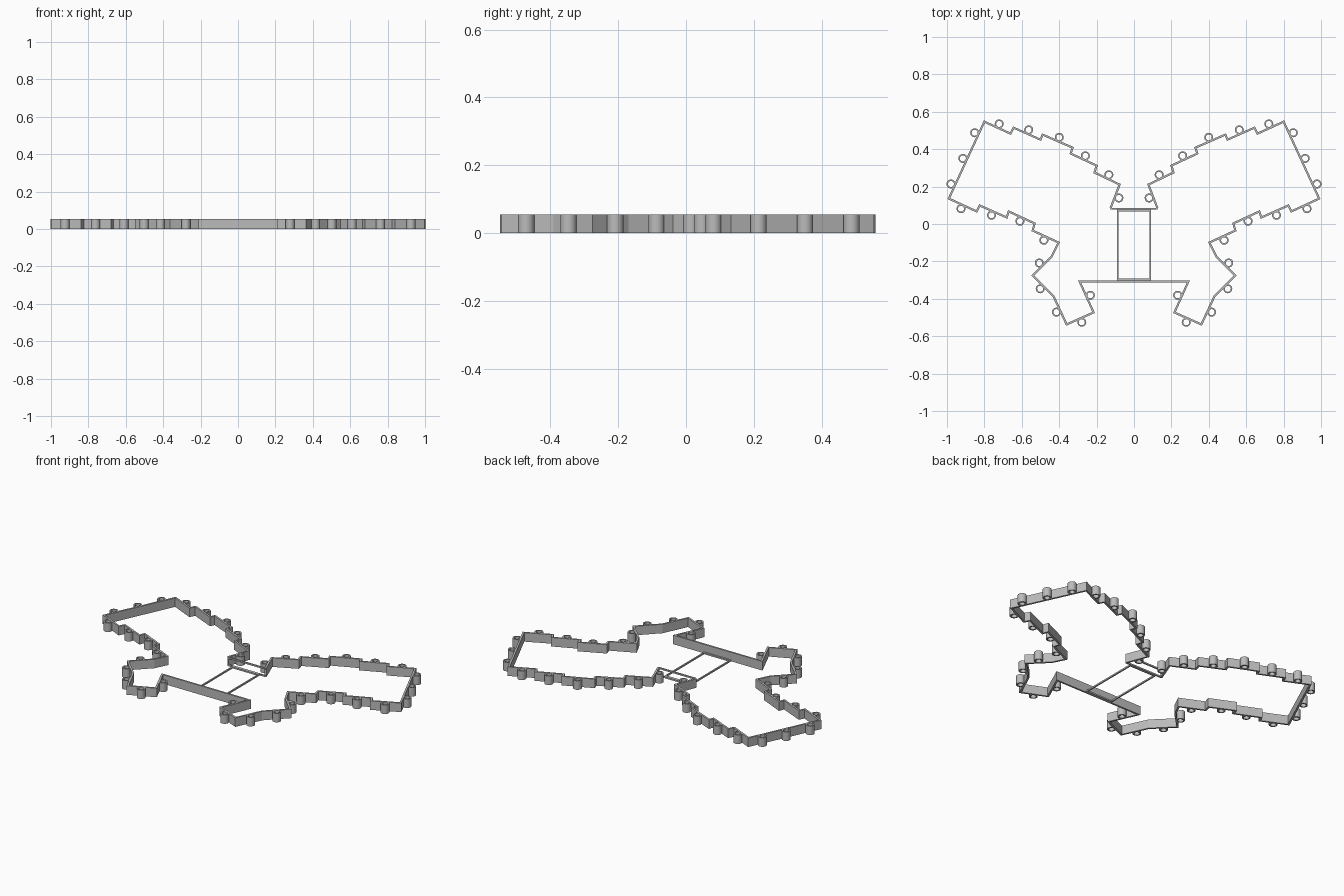
import bpy, bmesh, math
from mathutils import Vector

HEIGHT = 0.054
WALL = 0.011

cube = bpy.data.objects.get("Cube")
if cube:
    bpy.data.objects.remove(cube, do_unlink=True)

grey = bpy.data.materials.new("plain grey")
grey.use_nodes = True
colour = (0.5, 0.5, 0.5, 1)
grey.diffuse_color = colour
grey.node_tree.nodes["Principled BSDF"].inputs["Base Color"].default_value = colour


def make_object(name, bm):
    mesh = bpy.data.meshes.new(name)
    bm.to_mesh(mesh)
    bm.free()
    mesh.materials.append(grey)
    obj = bpy.data.objects.new(name, mesh)
    bpy.context.collection.objects.link(obj)
    return obj


def mirror(obj):
    mod = obj.modifiers.new("Mirror", 'MIRROR')
    mod.use_clip = True


def bar(name, x0, x1, y0, y1, z0, z1):
    bm = bmesh.new()
    bmesh.ops.create_cube(bm, size=1)
    for v in bm.verts:
        v.co = (x1 if v.co.x > 0 else x0, y1 if v.co.y > 0 else y0, z1 if v.co.z > 0 else z0)
    return make_object(name, bm)


# Half outline of the wings, from the head round to the middle of the front wall
outline = [Vector(p) for p in (
    (.126, .083), (.077, .211), (.211, .275), (.2, .312), (.339, .377), (.328, .408),
    (.489, .478), (.5, .451), (.644, .515), (.66, .483), (.8, .547), (.99, .136),
    (.841, .067), (.825, .099), (.681, .035), (.67, .067), (.531, .003), (.542, -.035),
    (.403, -.099), (.44, -.173), (.542, -.275), (.43, -.387), (.36, -.537),
    (.216, -.473), (.291, -.307), (0, -.307))]

# Wing wall: a raised ribbon, mirrored and thickened
bm = bmesh.new()
low = [bm.verts.new((p.x, p.y, 0)) for p in outline]
high = [bm.verts.new((p.x, p.y, HEIGHT)) for p in outline]
for i in range(len(outline) - 1):
    bm.faces.new((low[i], low[i + 1], high[i + 1], high[i]))
wall = make_object("wing_wall", bm)
mirror(wall)
solid = wall.modifiers.new("Thickness", 'SOLIDIFY')
solid.thickness = WALL
solid.offset = 0
solid.use_even_offset = True


# Open tubes along the outside of the wall
def add_tube(bm, centre, outer=0.024, inner=0.016, sides=24):
    rings = []
    for radius, z in ((outer, 0), (outer, HEIGHT), (inner, HEIGHT), (inner, 0)):
        rings.append([bm.verts.new((centre.x + radius * math.cos(math.tau * k / sides),
                                    centre.y + radius * math.sin(math.tau * k / sides), z))
                      for k in range(sides)])
    for r in range(4):
        a, b = rings[r], rings[(r + 1) % 4]
        for k in range(sides):
            n = (k + 1) % sides
            bm.faces.new((a[k], a[n], b[n], b[k]))


bm = bmesh.new()
for a, b in zip(outline[:-2], outline[1:-1]):
    edge = b - a
    if edge.length < 0.1:
        continue
    outward = Vector((-edge.y, edge.x)).normalized() * 0.022
    for t in ((1 / 6, 1 / 2, 5 / 6) if edge.length > 0.3 else (1 / 2,)):
        add_tube(bm, a + edge * t + outward)
tubes = make_object("wall_tubes", bm)
mirror(tubes)
bpy.context.view_layer.objects.active = tubes
tubes.select_set(True)
bpy.ops.object.shade_smooth_by_angle(angle=math.radians(40))
tubes.select_set(False)

# Slim head bars, low and high
bar("head_bar_low", -.126, .126, .078, .086, 0, .009)
bar("head_bar_high", -.126, .126, .078, .086, HEIGHT - .009, HEIGHT)

# Body rails and the strips that join their ends
for side, x in (("left", .087), ("right", -.087)):
    bar("body_rail_" + side, x - .004, x + .004, -.305, .08, 0, .009)
bar("body_strip_back", -.087, .087, .068, .078, 0, .009)
bar("body_strip_front", -.091, .091, -.302, -.292, 0, .009)
